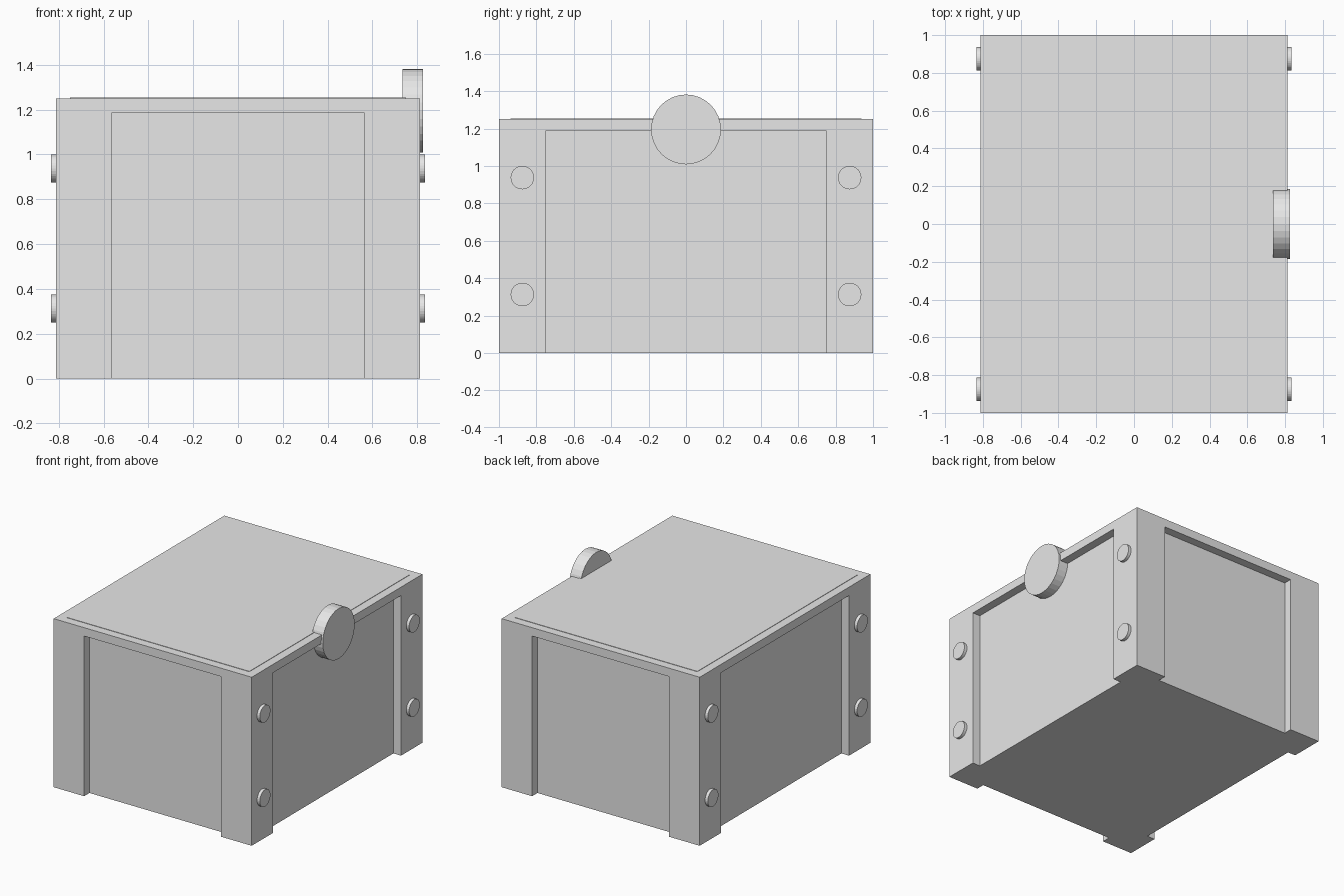
import bpy
import bmesh
import math
from mathutils import Matrix

if "Cube" in bpy.data.objects:
    bpy.data.objects.remove(bpy.data.objects["Cube"])

W, D, H = 0.8125, 1.0, 1.25      # half width, half depth, height
STEP = 0.0625                    # recess depth of the side panels
POST = 0.25                      # corner post width

grey = bpy.data.materials.new("light grey")
grey.diffuse_color = (0.8, 0.8, 0.8, 1)
grey.use_nodes = True
grey.node_tree.nodes["Principled BSDF"].inputs["Base Color"].default_value = grey.diffuse_color


def finish(name, bm):
    mesh = bpy.data.meshes.new(name)
    bm.to_mesh(mesh)
    bm.free()
    mesh.materials.append(grey)
    obj = bpy.data.objects.new(name, mesh)
    bpy.context.collection.objects.link(obj)
    return obj


def add_box(bm, lo, hi):
    size = [b - a for a, b in zip(lo, hi)]
    mid = [(a + b) / 2 for a, b in zip(lo, hi)]
    m = Matrix.Translation(mid) @ Matrix.Diagonal((*size, 1))
    bmesh.ops.create_cube(bm, size=1, matrix=m)


def disc(name, x0, x1, y, z, radius):
    """Flat-sided cylinder lying along x."""
    bm = bmesh.new()
    m = Matrix.Translation(((x0 + x1) / 2, y, z)) @ Matrix.Rotation(math.pi / 2, 4, 'Y')
    bmesh.ops.create_cone(bm, cap_ends=True, segments=32, radius1=radius,
                          radius2=radius, depth=abs(x1 - x0), matrix=m)
    return finish(name, bm)


# Crate body
bm = bmesh.new()
add_box(bm, (-W, -D, 0), (W, D, H))
body = finish("crate_body", bm)

# Recesses on all four sides leave corner posts and a top rim
bm = bmesh.new()
top = H - STEP
px, py = W - POST, D - POST
for s in (-1, 1):
    xs = sorted((s * (W - STEP), s * (W + 0.1)))
    ys = sorted((s * (D - STEP), s * (D + 0.1)))
    add_box(bm, (xs[0], -py, -0.1), (xs[1], py, top))
    add_box(bm, (-px, ys[0], -0.1), (px, ys[1], top))
cutter = finish("recess_cutter", bm)
cutter.hide_render = True
mod = body.modifiers.new("recesses", 'BOOLEAN')
mod.operation = 'DIFFERENCE'
mod.solver = 'EXACT'
mod.object = cutter
bpy.context.view_layer.objects.active = body
bpy.ops.object.modifier_apply(modifier=mod.name)
bpy.data.objects.remove(cutter)

# Thin raised lid plate
bm = bmesh.new()
add_box(bm, (-W + STEP, -D + STEP, H - 0.01), (W - STEP, D - STEP, H + 0.003))
finish("lid_plate", bm)

# Round latch on the right rim
disc("latch_disc", 0.735, 0.826, 0, 1.195, 0.1865)

# Bolts on the corner posts
for sx in (-1, 1):
    for y in (-0.875, 0.875):
        for z in (0.3125, 0.9375):
            disc("post_bolt", sx * 0.79, sx * 0.835, y, z, 0.0625)
